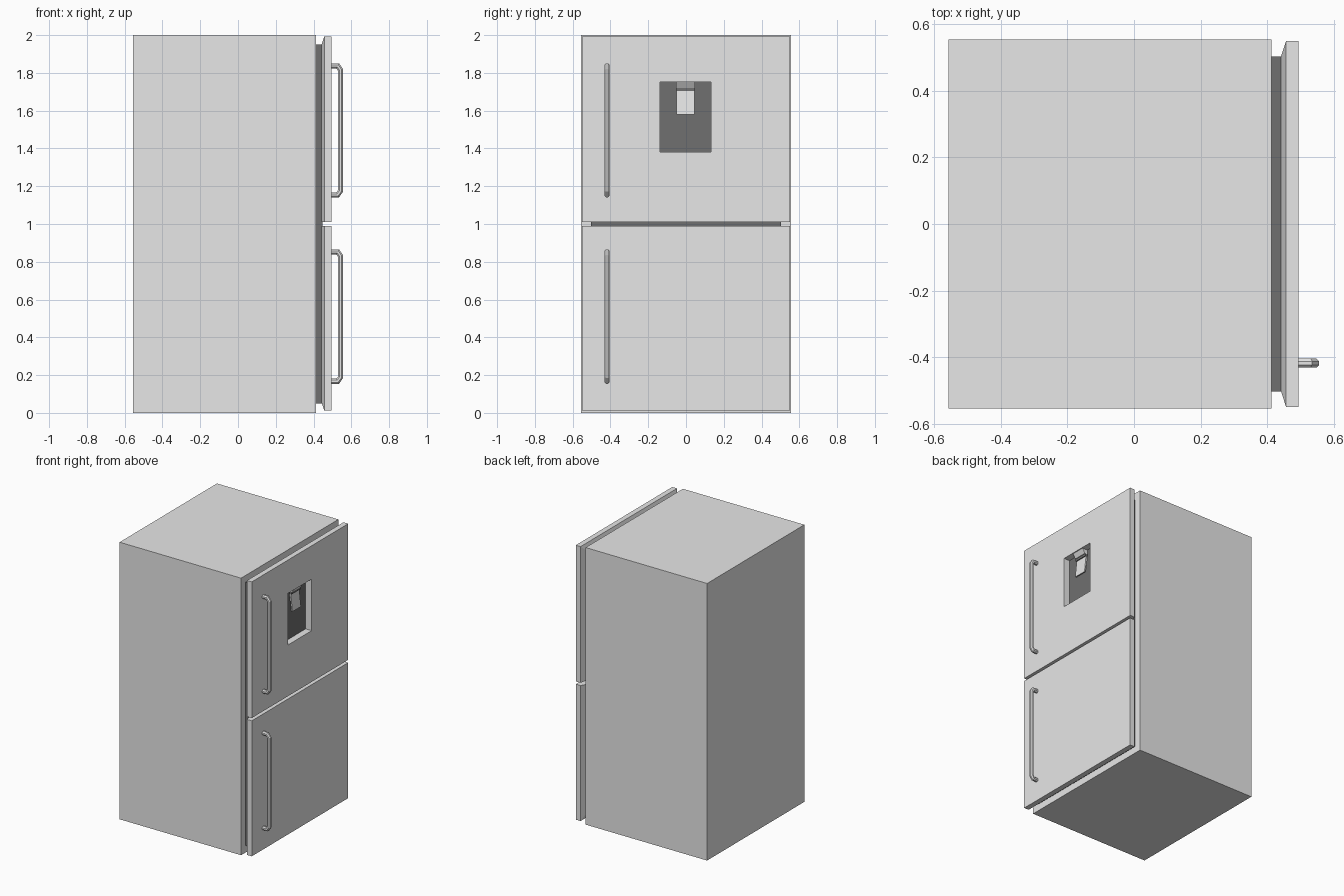
import bpy, bmesh, math
from mathutils import Vector

if "Cube" in bpy.data.objects:
    bpy.data.objects.remove(bpy.data.objects["Cube"])


def material(name, v):
    m = bpy.data.materials.new(name)
    m.diffuse_color = (v, v, v, 1)
    m.use_nodes = True
    m.node_tree.nodes["Principled BSDF"].inputs["Base Color"].default_value = m.diffuse_color
    return m


LIGHT = material("light_grey", 0.8)
DARK = material("dark_grey", 0.16)


def finish(name, bm, mat):
    bmesh.ops.recalc_face_normals(bm, faces=bm.faces)
    me = bpy.data.meshes.new(name)
    bm.to_mesh(me)
    bm.free()
    ob = bpy.data.objects.new(name, me)
    bpy.context.collection.objects.link(ob)
    me.materials.append(mat)
    return ob


def loft(name, rings, mat):
    """Skin a list of equal-length point rings and cap both ends."""
    bm = bmesh.new()
    vs = [[bm.verts.new(p) for p in r] for r in rings]
    n = len(vs[0])
    for a, b in zip(vs, vs[1:]):
        for i in range(n):
            j = (i + 1) % n
            bm.faces.new((a[i], a[j], b[j], b[i]))
    bm.faces.new(vs[0])
    bm.faces.new(vs[-1])
    return finish(name, bm, mat)


def rect(x, y0, y1, z0, z1):
    return [(x, y0, z0), (x, y1, z0), (x, y1, z1), (x, y0, z1)]


def box(name, x0, x1, y0, y1, z0, z1, mat):
    return loft(name, [rect(x0, y0, y1, z0, z1), rect(x1, y0, y1, z0, z1)], mat)


def extrude_y(name, profile, y0, y1, mat):
    return loft(name, [[(x, y, z) for x, z in profile] for y in (y0, y1)], mat)


# cabinet and dark door seal
box("cabinet", -0.557, 0.413, -0.555, 0.555, 0, 2, LIGHT)
box("door_seal", 0.405, 0.447, -0.503, 0.503, 0.05, 1.95, DARK)


# doors: slab with a tapered back rim on the outer edges
def door(name, z0, z1, low, high):
    return loft(name, [rect(0.442, -0.503, 0.505, z0 + low, z1 - high),
                       rect(0.457, -0.55, 0.55, z0, z1),
                       rect(0.495, -0.55, 0.55, z0, z1)], LIGHT)


upper = door("upper_door", 1.01, 1.993, 0.004, 0.043)
door("lower_door", 0.012, 0.99, 0.043, 0.004)

# dispenser opening cut through the upper door down to the dark panel
cutter = box("opening_cutter", 0.40, 0.55, -0.137, 0.133, 1.38, 1.752, LIGHT)
cutter.hide_render = True
mod = upper.modifiers.new("opening", 'BOOLEAN')
mod.object = cutter
mod.operation = 'DIFFERENCE'
mod.solver = 'EXACT'
bpy.context.view_layer.objects.active = upper
bpy.ops.object.modifier_apply(modifier="opening")
bpy.data.objects.remove(cutter)

# dispenser head, dark spout and tilted paddle
extrude_y("dispenser_head", [(0.446, 1.752), (0.488, 1.752), (0.468, 1.72), (0.446, 1.72)],
          -0.052, 0.048, LIGHT)
box("dispenser_spout", 0.446, 0.464, -0.052, 0.048, 1.703, 1.72, DARK)
extrude_y("dispenser_paddle", [(0.446, 1.703), (0.457, 1.703), (0.47, 1.58), (0.461, 1.58)],
          -0.05, 0.046, LIGHT)


# bar handles: eight-sided tube swept along a bracket-shaped path
def handle(name, z0, z1, y=-0.418, r=0.0145, sides=8):
    path = [(0.485, z0 + r), (0.528, z0 + r), (0.543, z0 + 0.036),
            (0.543, z1 - 0.036), (0.528, z1 - r), (0.485, z1 - r)]
    pts = [Vector(p) for p in path]
    rings = []
    for i, p in enumerate(pts):
        d0 = (p - pts[i - 1]).normalized() if i else (pts[1] - p).normalized()
        d1 = (pts[i + 1] - p).normalized() if i < len(pts) - 1 else d0
        t = (d0 + d1).normalized()
        n = Vector((t.y, -t.x)) / t.dot(d0)      # mitred side direction
        ring = []
        for k in range(sides):
            a = 2 * math.pi * (k + 0.5) / sides
            q = p + n * (r * math.cos(a))
            ring.append((q.x, y + r * math.sin(a), q.y))
        rings.append(ring)
    return loft(name, rings, LIGHT)


handle("upper_handle", 1.14, 1.852)
handle("lower_handle", 0.153, 0.867)
